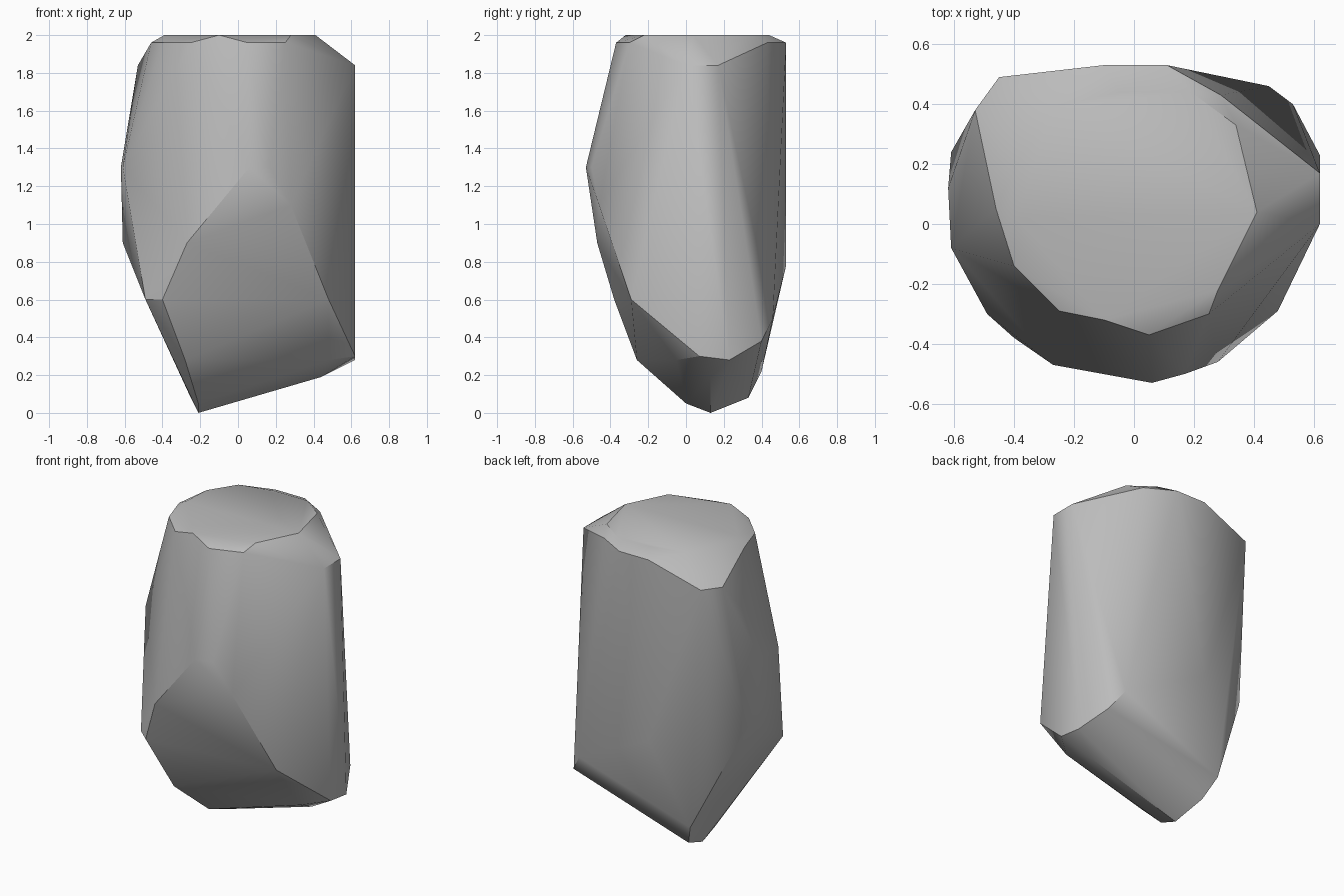
import bpy
import bmesh
import math

default_cube = bpy.data.objects.get("Cube")
if default_cube:
    bpy.data.objects.remove(default_cube, do_unlink=True)


def make_material(name, colour):
    material = bpy.data.materials.new(name)
    material.use_nodes = True
    material.diffuse_color = colour
    shader = material.node_tree.nodes["Principled BSDF"]
    shader.inputs["Base Color"].default_value = colour
    return material


def level(height, outline):
    """Place a flat outline of corner points at one height."""
    return [(x, y, height) for x, y in outline]


def make_boulder(name, corners, material, sharp_angle):
    """Wrap the corner points in a chiselled convex skin."""
    bm = bmesh.new()
    for corner in corners:
        bm.verts.new(corner)
    hull = bmesh.ops.convex_hull(bm, input=bm.verts)
    loose = set(hull["geom_interior"] + hull["geom_unused"])
    loose_verts = [v for v in loose if isinstance(v, bmesh.types.BMVert)]
    bmesh.ops.delete(bm, geom=loose_verts, context="VERTS")
    # Merge the small triangles that lie in one flat plane
    bmesh.ops.dissolve_limit(bm, angle_limit=math.radians(1),
                             verts=bm.verts, edges=bm.edges)
    bmesh.ops.recalc_face_normals(bm, faces=bm.faces)

    mesh = bpy.data.meshes.new(name)
    bm.to_mesh(mesh)
    bm.free()
    mesh.materials.append(material)
    boulder = bpy.data.objects.new(name, mesh)
    bpy.context.collection.objects.link(boulder)

    bpy.ops.object.select_all(action="DESELECT")
    boulder.select_set(True)
    bpy.context.view_layer.objects.active = boulder
    bpy.ops.object.shade_smooth_by_angle(angle=sharp_angle)
    return boulder


# Flat cap on top
cap = level(2, [(-.1, -.32), (.28, -.22), (.41, .04), (.34, .33), (.19, .44),
                (-.05, .44), (-.27, .39), (-.38, .22), (-.39, .02)])

# Chipped rim below the cap
rim = level(1.96, [(-.4, -.14), (-.25, -.29), (.05, -.37), (.25, -.3),
                   (.29, .43), (.11, .53), (-.1, .53), (-.46, .05)])

# Lower shoulder where the rim breaks away
shoulder = level(1.84, [(.62, 0), (.62, .17), (-.45, .49), (-.53, .38)])

# Widest part of the body
belly = level(1.3, [(-.62, .12), (-.61, -.08), (.06, -.53), (.17, -.5)])
belly += level(.9, [(-.61, .24), (-.27, -.47)])
belly += [(.28, -.46, 1.1), (-.1, .53, .78)]

# Tapering underside
underside = level(.6, [(.48, -.29), (-.49, -.3), (-.4, -.38)])
underside += level(.28, [(-.28, -.26), (.48, -.05), (.62, .23)])
underside += [(.62, .07, .3), (.53, .4, .38), (.45, .46, .5),
              (-.31, .4, .22), (.44, .13, .19)]

# Narrow foot it balances on
foot = [(-.25, .33, .08), (-.21, 0, .05), (-.21, .13, 0)]

stone = make_material("grey stone", (.5, .5, .5, 1))
make_boulder("boulder", cap + rim + shoulder + belly + underside + foot,
             stone, math.radians(30))
